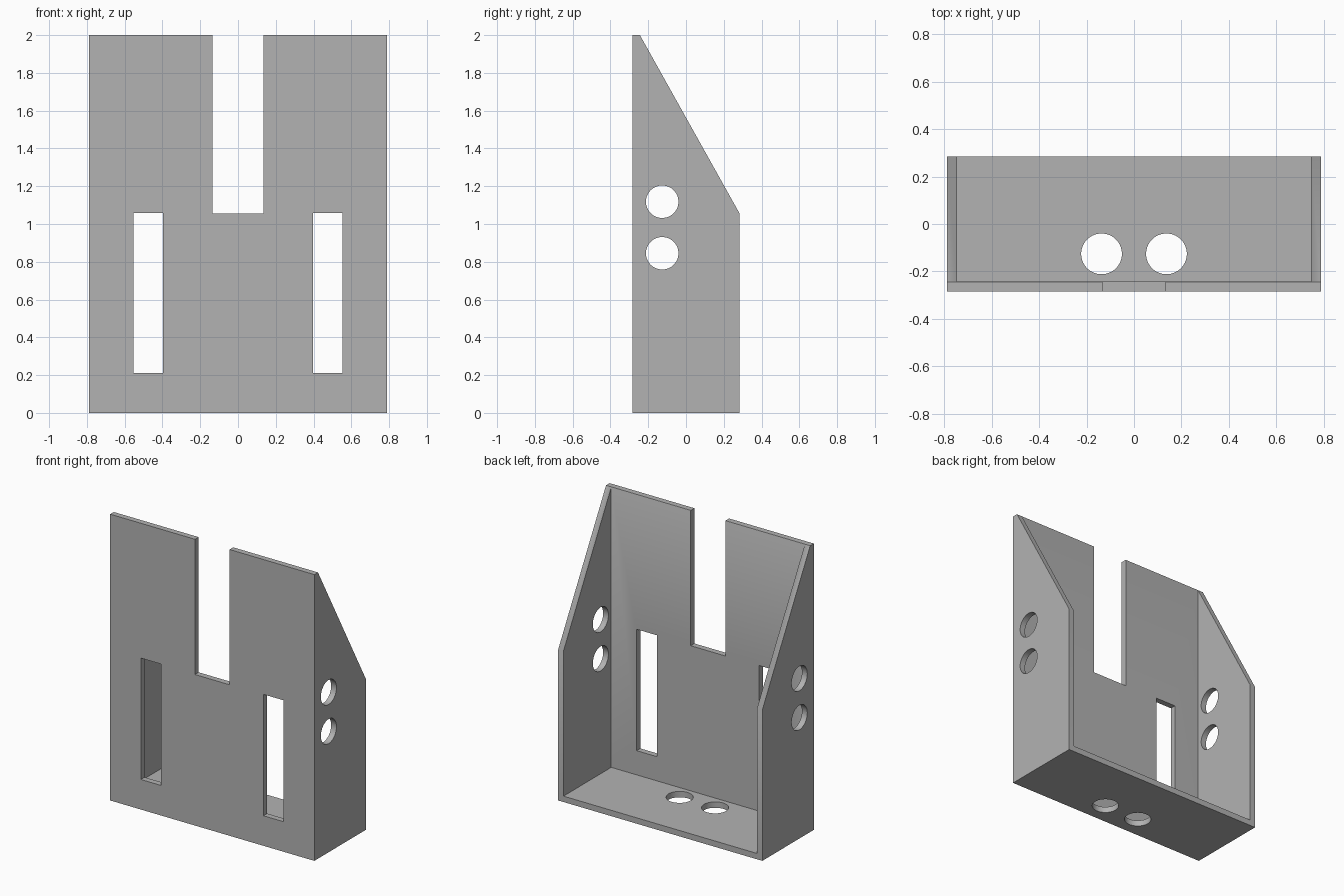
import bpy
import bmesh
from math import pi
from mathutils import Matrix

old = bpy.data.objects.get("Cube")
if old:
    bpy.data.objects.remove(old, do_unlink=True)

HALF_W, HALF_D, WALL = 0.789, 0.284, 0.041
HOLE_R, HOLE_Y = 0.086, -0.126

grey = bpy.data.materials.new("plain grey")
grey.use_nodes = True
grey.diffuse_color = (0.45, 0.45, 0.45, 1)
grey.node_tree.nodes["Principled BSDF"].inputs["Base Color"].default_value = (0.45, 0.45, 0.45, 1)


def make_object(name, bm):
    bmesh.ops.recalc_face_normals(bm, faces=bm.faces)
    mesh = bpy.data.meshes.new(name)
    bm.to_mesh(mesh)
    bm.free()
    mesh.materials.append(grey)
    obj = bpy.data.objects.new(name, mesh)
    bpy.context.collection.objects.link(obj)
    return obj


def box(name, x0, x1, y0, y1, z0, z1):
    bm = bmesh.new()
    bmesh.ops.create_cube(bm, size=1)
    bmesh.ops.scale(bm, vec=(x1 - x0, y1 - y0, z1 - z0), verts=bm.verts)
    bmesh.ops.translate(bm, vec=((x0 + x1) / 2, (y0 + y1) / 2, (z0 + z1) / 2), verts=bm.verts)
    return make_object(name, bm)


def drill(name, centre, depth, along_x=False):
    bm = bmesh.new()
    bmesh.ops.create_cone(bm, cap_ends=True, segments=64, radius1=HOLE_R, radius2=HOLE_R, depth=depth)
    if along_x:
        bmesh.ops.rotate(bm, matrix=Matrix.Rotation(pi / 2, 3, "Y"), verts=bm.verts)
    bmesh.ops.translate(bm, vec=centre, verts=bm.verts)
    return make_object(name, bm)


# Solid body: side profile (y, z) extruded across the width
profile = [(-HALF_D, 0), (HALF_D, 0), (HALF_D, 1.055), (-HALF_D + WALL - 0.001, 2), (-HALF_D, 2)]
bm = bmesh.new()
side = bm.faces.new([bm.verts.new((-HALF_W, y, z)) for y, z in profile])
sweep = bmesh.ops.extrude_face_region(bm, geom=[side])
moved = [v for v in sweep["geom"] if isinstance(v, bmesh.types.BMVert)]
bmesh.ops.translate(bm, vec=(2 * HALF_W, 0, 0), verts=moved)
bracket = make_object("bracket", bm)

# Hollow leaving front panel, two side walls and floor
cutters = [box("cavity_cutter", -HALF_W + WALL, HALF_W - WALL, -HALF_D + WALL, 1, WALL, 3)]

# Open slot in the top of the front panel
cutters.append(box("slot_cutter", -0.134, 0.134, -0.5, -0.2, 1.055, 2.5))

# Paired front windows and floor holes
for s, label in ((1, "left"), (-1, "right")):
    x = s * 0.474
    cutters.append(box(label + "_window_cutter", x - 0.078, x + 0.078, -0.5, -0.2, 0.21, 1.058))
    cutters.append(drill(label + "_floor_hole_cutter", (s * 0.137, HOLE_Y, 0), 0.3))

# Round holes through both side walls
for z, label in ((1.118, "upper"), (0.845, "lower")):
    cutters.append(drill(label + "_side_hole_cutter", (0, HOLE_Y, z), 2, along_x=True))

for cutter in cutters:
    cutter.hide_render = True
    mod = bracket.modifiers.new(cutter.name, "BOOLEAN")
    mod.operation = "DIFFERENCE"
    mod.solver = "EXACT"
    mod.object = cutter

# Bake the cuts and discard the cutters
bpy.context.view_layer.update()
result = bpy.data.meshes.new_from_object(bracket.evaluated_get(bpy.context.evaluated_depsgraph_get()))
bracket.modifiers.clear()
bracket.data = result
for cutter in cutters:
    bpy.data.objects.remove(cutter, do_unlink=True)

# Smooth hole walls, crisp panel edges
bpy.ops.object.select_all(action="DESELECT")
bracket.select_set(True)
bpy.context.view_layer.objects.active = bracket
bpy.ops.object.shade_smooth_by_angle(angle=pi / 6)
